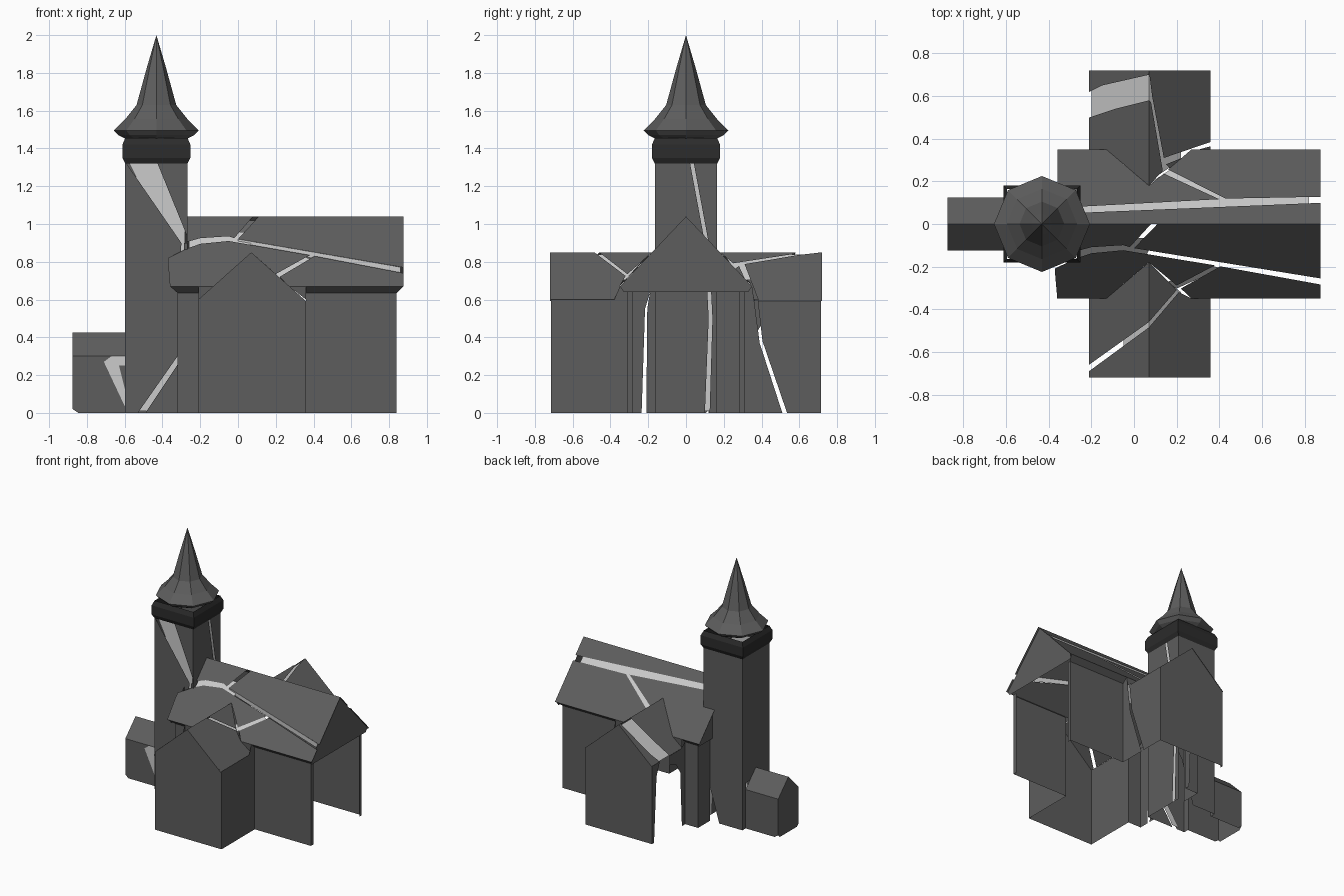
import bpy, bmesh, math


def material(name, v):
    m = bpy.data.materials.new(name)
    m.diffuse_color = (v, v, v, 1)
    return m


STONE = material("dark_stone", 0.11)
SOOT = material("soot", 0.025)
PALE = material("pale_crack", 0.6)


def part(name, polys, mat=STONE):
    """Shell made from a few flat panels."""
    bm = bmesh.new()
    for p in polys:
        bm.faces.new([bm.verts.new(c) for c in p])
    bmesh.ops.remove_doubles(bm, verts=bm.verts, dist=0.0005)
    bmesh.ops.recalc_face_normals(bm, faces=bm.faces)
    me = bpy.data.meshes.new(name)
    bm.to_mesh(me)
    bm.free()
    me.materials.append(mat)
    ob = bpy.data.objects.new(name, me)
    bpy.context.collection.objects.link(ob)
    return ob


def lathe(name, profile, n, cx, cy, turn=0.0, mat=STONE):
    """n-sided turned shape from (radius, z) points."""
    def ring(r, z):
        return [(cx + r * math.cos(turn + 2 * math.pi * i / n),
                 cy + r * math.sin(turn + 2 * math.pi * i / n), z) for i in range(n)]
    polys = []
    for (r0, z0), (r1, z1) in zip(profile, profile[1:]):
        a, b = ring(r0, z0), ring(r1, z1)
        for i in range(n):
            j = (i + 1) % n
            polys.append([a[i], a[j], b[i]] if r1 == 0 else [a[i], a[j], b[j], b[i]])
    return part(name, polys, mat)


def nave(side, pts, drop=0.0):      # (x, z) on a nave roof slope
    return [(x, side * (1.04 - z) * 0.35 / 0.37, z - drop) for x, z in pts]


def wing(pts, drop=0.0):            # (x, y) on a transept roof slope
    return [(x, y, 0.85 - abs(x - 0.07) * 0.89 - drop) for x, y in pts]


def flat_y(y, pts):
    return [(x, y, z) for x, z in pts]


def flat_x(x, pts):
    return [(x, y, z) for y, z in pts]


# Nave roof, split along its cracks
part("nave_roof_front", [
    nave(-1, [(-.27, .905), (-.2, .925), (-.05, .935), (-.02, .925), (.08, 1.04), (-.27, 1.04)]),
    nave(-1, [(.0, .92), (.11, 1.04), (.875, 1.04), (.875, .77)]),
    nave(-1, [(-.37, .79), (-.37, .82), (-.27, .87), (-.2, .895), (-.05, .91), (.38, .835),
              (.2, .735), (.07, .85), (-.13, .67), (-.36, .67)]),
    nave(-1, [(.405, .83), (.875, .74), (.875, .67), (.27, .67), (.22, .72)])])
part("nave_roof_back", [
    nave(1, [(-.27, 1.04), (.875, 1.04), (.875, .935), (-.27, .985)]),
    nave(1, [(-.36, .96), (.40, .917), (.14, .79), (.07, .85), (-.13, .67), (-.36, .67)]),
    nave(1, [(.43, .914), (.875, .905), (.875, .67), (.27, .67), (.16, .77)])])
# Pale lining that shows in the roof cracks
part("roof_lining", [
    nave(1, [(-.26, 1.03), (.82, 1.03), (.82, .75), (.2, .75), (.07, .84), (-.04, .75), (-.26, .75)], .012),
    nave(-1, [(-.26, .87), (.05, .87), (.10, .97), (-.26, .97)], .012),
    nave(-1, [(.2, .72), (.41, .82), (.36, .835), (.15, .75)], .012),
    wing([(.07, .20), (.07, .71), (-.20, .71), (-.20, .34), (-.10, .34)], .012),
    wing([(.07, .20), (.07, .71), (.22, .71), (.22, .30)], .012),
    wing([(.07, -.20), (.07, -.55), (.22, -.40), (.22, -.32)], .012),
    wing([(.07, -.40), (.07, -.55), (-.05, -.6), (-.05, -.45)], .012)], PALE)
# Upright broken edge of the long front crack
part("roof_crack_edge", [[(0, -.112, .92), (.86, -.253, .772), (.86, -.253, .735), (0, -.112, .89)]], PALE)

# Nave gables, eaves undersides and side walls
part("nave_gable_east", [flat_x(.86, [(-.33, .64), (.33, .64), (.35, .67), (0, 1.04), (-.35, .67)])])
part("nave_gable_west", [flat_x(-.34, [(s * .165, .64), (s * .33, .64), (s * .35, .67), (s * .165, .865)])
                         for s in (-1, 1)])
for s, label in ((-1, "front"), (1, "back")):
    eaves, walls = [], []
    for x0, x1, o0, o1 in ((-.32, -.21, -.36, -.21), (.36, .84, .36, .875)):
        eaves.append([(o0, s * .35, .67), (o1, s * .35, .67), (x1, s * .31, .635), (x0, s * .31, .635)])
        walls.append(flat_y(s * .31, [(x0, 0), (x1, 0), (x1, .635), (x0, .635)]))
    # soffit in the valley beside the transept
    for xe, xv in ((-.21, -.13), (.36, .27)):
        eaves.append([(xe, s * .35, .67), (xv, s * .35, .67), (xe, s * .345, .60)])
    # short return at the open east end
    walls.append(flat_x(.84, [(s * .31, 0), (s * .28, 0), (s * .28, .64), (s * .31, .64)]))
    part("nave_eaves_" + label, eaves)
    part("nave_wall_" + label, walls)
part("nave_wall_west", [
    flat_x(-.32, [(-.31, 0), (-.235, 0), (-.217, .55), (-.19, .64), (-.31, .64)]),
    flat_x(-.32, [(-.165, 0), (-.21, 0), (-.205, .55), (-.19, .64), (-.165, .64)]),
    flat_x(-.32, [(.31, 0), (.165, 0), (.165, .64), (.31, .64)])])

# Transept roofs
part("transept_roof_front", [
    wing([(.07, -.18), (.07, -.46), (-.21, -.66), (-.21, -.33), (-.13, -.35)]),
    wing([(.07, -.485), (.07, -.72), (-.21, -.72), (-.21, -.69)]),
    wing([(.07, -.18), (.07, -.46), (.2, -.31)]),
    wing([(.07, -.485), (.07, -.72), (.36, -.72), (.36, -.33), (.27, -.35), (.21, -.32)])])
part("transept_roof_back", [
    wing([(.07, .18), (.07, .58), (-.09, .54), (-.21, .5), (-.21, .33), (-.13, .35)]),
    wing([(.07, .70), (.07, .72), (-.21, .72), (-.21, .62), (-.15, .65)]),
    wing([(.07, .18), (.135, .25), (.08, .57), (.07, .58)]),
    wing([(.15, .28), (.36, .365), (.36, .33), (.27, .34), (.17, .26)]),
    wing([(.14, .31), (.36, .385), (.36, .72), (.07, .72), (.085, .6)])])

# Transept walls; the back one is broken on both sides
for s, label in ((-1, "front"), (1, "back")):
    part("transept_gable_" + label,
         [flat_y(s * .715, [(-.21, 0), (.36, 0), (.36, .592), (.07, .85), (-.21, .6)])])
part("transept_side_front", [flat_x(x, [(-.715, 0), (-.31, 0), (-.31, .64), (-.35, .67), (-.38, .6), (-.715, .6)])
                             for x in (-.21, .36)])
part("transept_side_back", [
    flat_x(.36, [(.31, 0), (.51, 0), (.39, .37), (.36, .6), (.35, .67), (.31, .64)]),
    flat_x(.36, [(.535, 0), (.715, 0), (.715, .592), (.38, .592), (.405, .38)]),
    flat_x(-.21, [(.31, 0), (.35, 0), (.37, .42), (.42, .5), (.5, .53), (.5, .6), (.36, .6), (.31, .64)]),
    flat_x(-.21, [(.715, 0), (.69, 0), (.66, .5), (.62, .6), (.715, .6)])])

# Square tower shaft with broken faces
W, E, H = -.597, -.267, 1.33
part("tower_shaft", [
    flat_y(-.165, [(W, 0), (-.53, 0), (-.32, .30), (-.30, .90), (W, H)]),
    flat_y(-.165, [(-.49, 0), (E, 0), (E, .9), (-.285, .9), (-.31, .27)]),
    flat_y(-.165, [(-.43, H), (E, H), (E, .93)]),
    flat_y(.165, [(W, 0), (-.40, 0), (-.30, .33), (E, .38), (E, H), (W, H)]),
    flat_x(W, [(-.165, .35), (.165, .35), (.165, H), (-.165, H)]),
    flat_x(W, [(-.165, 0), (-.12, 0), (-.12, .35), (-.165, .35)]),
    flat_x(W, [(.12, 0), (.165, 0), (.165, .35), (.12, .35)]),
    flat_x(E, [(-.165, 0), (.10, 0), (.12, .5), (.10, .9), (.02, H), (-.165, H)]),
    flat_x(E, [(.125, 0), (.165, 0), (.165, H), (.04, H), (.12, .9), (.14, .5)])])
part("tower_lining", [
    flat_y(-.155, [(-.58, H), (-.28, H), (-.28, .85), (-.34, .85)]),
    flat_y(-.155, [(-.54, .01), (-.48, .01), (-.29, .3), (-.34, .3)]),
    flat_x(-.277, [(.08, .01), (.15, .01), (.15, H), (0, H)])], PALE)

# Sooty collar and eight-sided spire
q = math.sqrt(2)
lathe("tower_collar", [(.165 * q, 1.32), (.18 * q, 1.35), (.18 * q, 1.42), (.165 * q, 1.455)],
      4, -.432, 0, math.pi / 4, SOOT)
lathe("spire", [(.16, 1.45), (.20, 1.47), (.225, 1.495), (.165, 1.555), (.105, 1.63), (.05, 1.83), (0, 2.0)],
      8, -.432, 0)

# Small gabled porch on the west side, with its crack
X0, X1 = -.875, -.597
gable = [(-.125, .02), (-.105, 0), (.105, 0), (.125, .02), (.125, .3), (0, .425), (-.125, .3)]
part("west_porch", [
    flat_x(X0, gable)] + [
    [(X0, s * .125, .02), (X0 + .03, s * .125, 0), (X1, s * .125, 0), (X1, s * .125, .3), (X0, s * .125, .3)]
    for s in (-1, 1)] + [
    [(X0, s * .125, .3), (X1, s * .125, .3), (X1, 0, .425), (X0, 0, .425)] for s in (-1, 1)])
part("porch_crack", [flat_y(-.128, [(-.71, .27), (-.67, .3), (X1, .3), (X1, .25), (-.63, .25),
                                    (X1, .12), (X1, .03)])], PALE)
